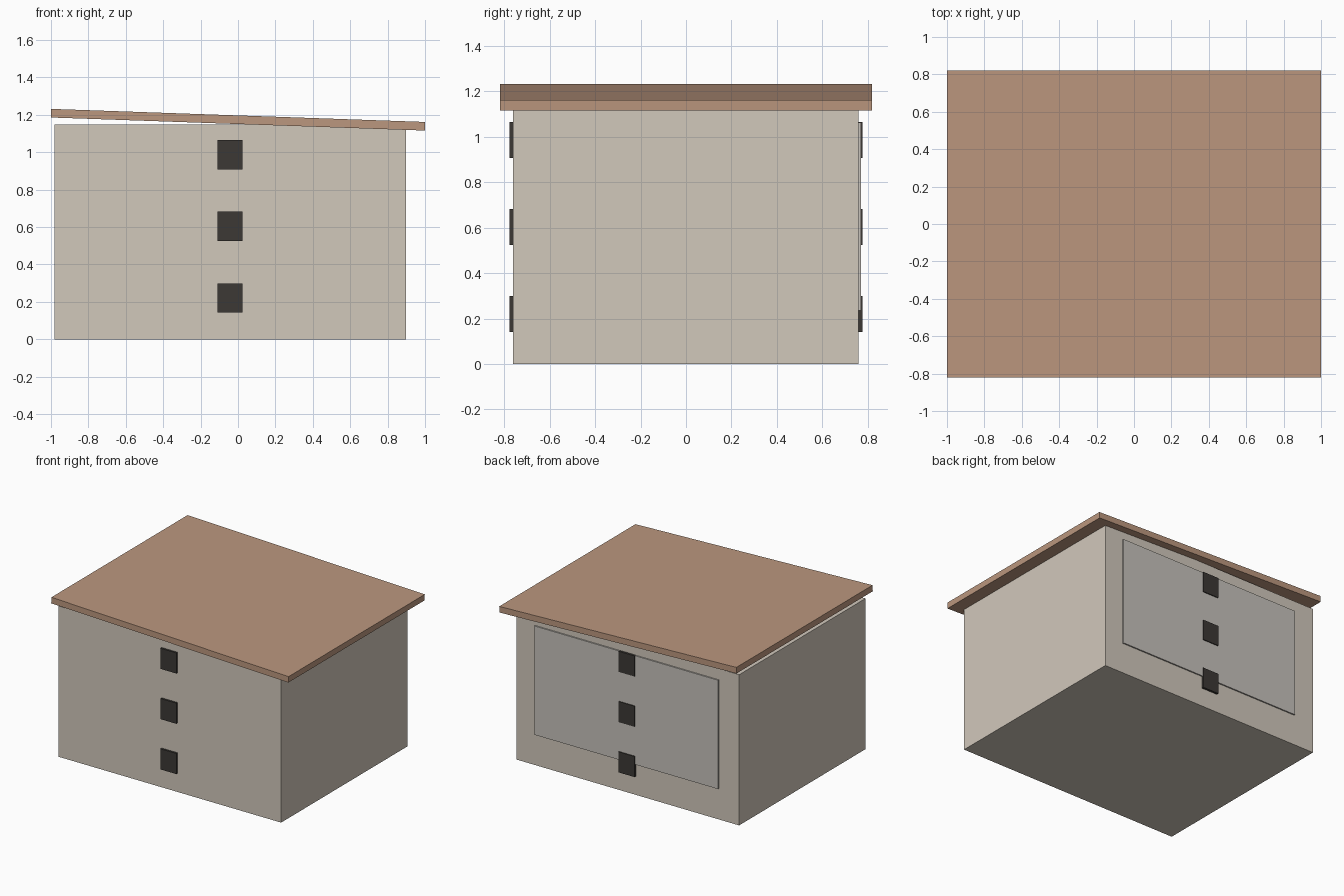
import bpy
import math

if "Cube" in bpy.data.objects:
    bpy.data.objects.remove(bpy.data.objects["Cube"])


def material(name, rgb):
    m = bpy.data.materials.new(name)
    m.diffuse_color = (*rgb, 1)
    m.use_nodes = True
    m.node_tree.nodes["Principled BSDF"].inputs["Base Color"].default_value = m.diffuse_color
    return m


def box(name, lo, hi, mat):
    centre = [(a + b) / 2 for a, b in zip(lo, hi)]
    bpy.ops.mesh.primitive_cube_add(size=1, location=centre)
    ob = bpy.context.object
    ob.name = name
    ob.scale = [b - a for a, b in zip(lo, hi)]
    ob.data.materials.append(mat)
    return ob


wall_mat = material("wall", (0.64, 0.58, 0.50))
roof_mat = material("roof", (0.50, 0.31, 0.21))
window_mat = material("window", (0.045, 0.04, 0.036))
panel_mat = material("panel", (0.57, 0.54, 0.50))

# Main walls
box("walls", (-0.98, -0.762, 0), (0.897, 0.76, 1.148), wall_mat)

# Shed roof, sloping down towards +x
roof = box("roof", (-1, -0.82, 1.151), (1, 0.82, 1.197), roof_mat)
roof.rotation_euler.y = math.radians(2)

# Raised panel on the back wall
box("back_panel", (-0.81, 0.75, 0.235), (0.74, 0.77, 1.064), panel_mat)

# Column of three windows on the front and back
for side, y0, y1 in (("front", -0.777, -0.755), ("back", 0.755, 0.777)):
    for i in range(3):
        z = 0.142 + i * 0.383
        box(f"{side}_window_{i + 1}", (-0.11, y0, z), (0.024, y1, z + 0.157), window_mat)
